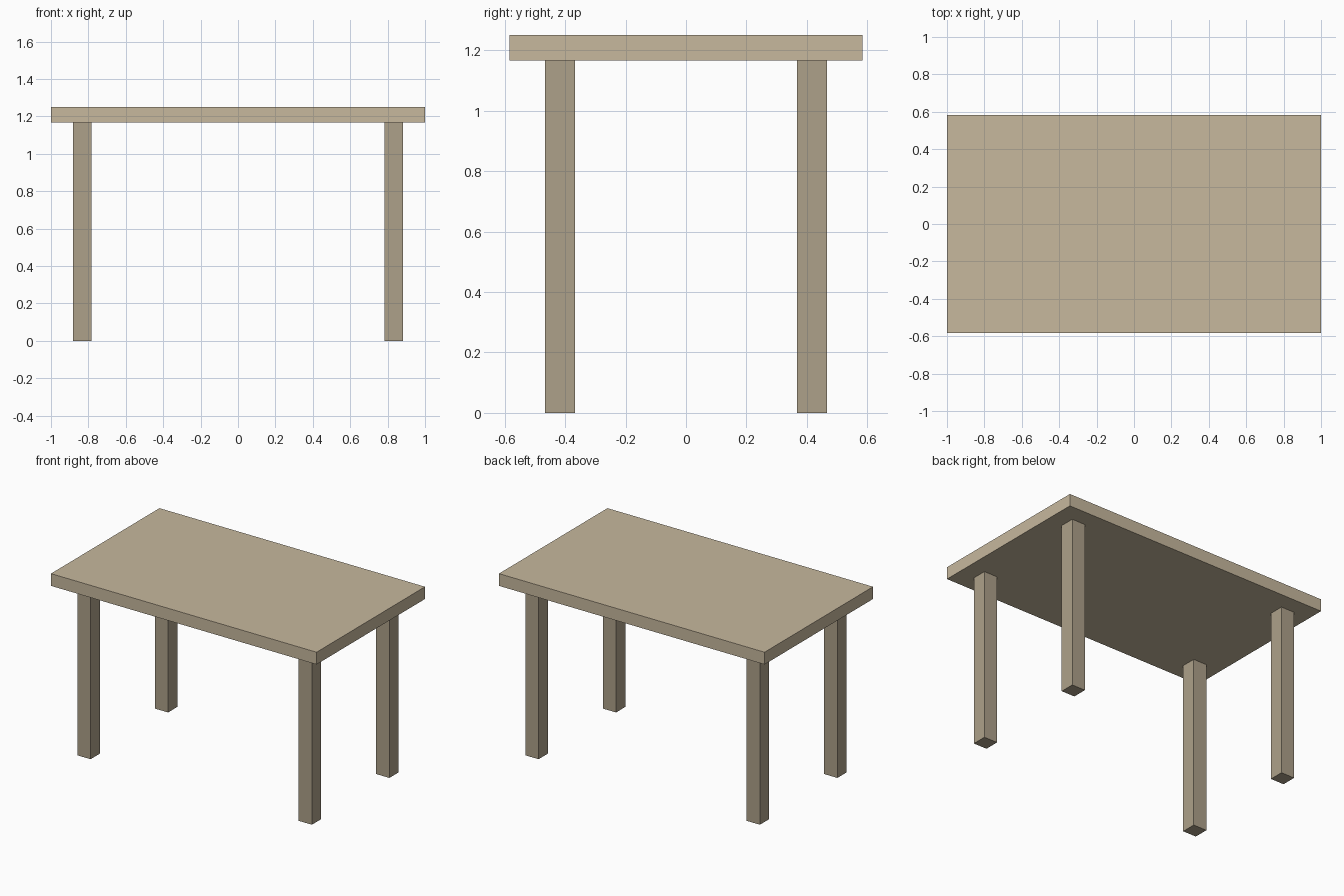
import bpy

if "Cube" in bpy.data.objects:
    bpy.data.objects.remove(bpy.data.objects["Cube"])


def material(name, color):
    mat = bpy.data.materials.new(name)
    mat.diffuse_color = color
    mat.use_nodes = True
    mat.node_tree.nodes["Principled BSDF"].inputs["Base Color"].default_value = mat.diffuse_color
    return mat


def box(name, center, size, mat):
    bpy.ops.mesh.primitive_cube_add(size=1, location=center)
    obj = bpy.context.object
    obj.name = name
    obj.scale = size
    bpy.ops.object.transform_apply(location=False, rotation=False, scale=True)
    obj.data.materials.append(mat)
    return obj


HEIGHT, TOP_THICK = 1.25, 0.0833
LEG_HEIGHT = HEIGHT - TOP_THICK
LEG_WIDTH = 0.1

light_wood = material("light_wood", (0.57, 0.48, 0.34, 1))
dark_wood = material("dark_wood", (0.42, 0.355, 0.253, 1))

# Table top
box("table_top", (0, 0, HEIGHT - TOP_THICK / 2), (2, 1.1667, TOP_THICK), light_wood)

# Four square legs, inset from the corners
for x_name, sx in (("left", -1), ("right", 1)):
    for y_name, sy in (("front", -1), ("back", 1)):
        box(f"{y_name}_{x_name}_leg",
            (sx * 0.8333, sy * 0.4167, LEG_HEIGHT / 2),
            (LEG_WIDTH, LEG_WIDTH, LEG_HEIGHT), dark_wood)
